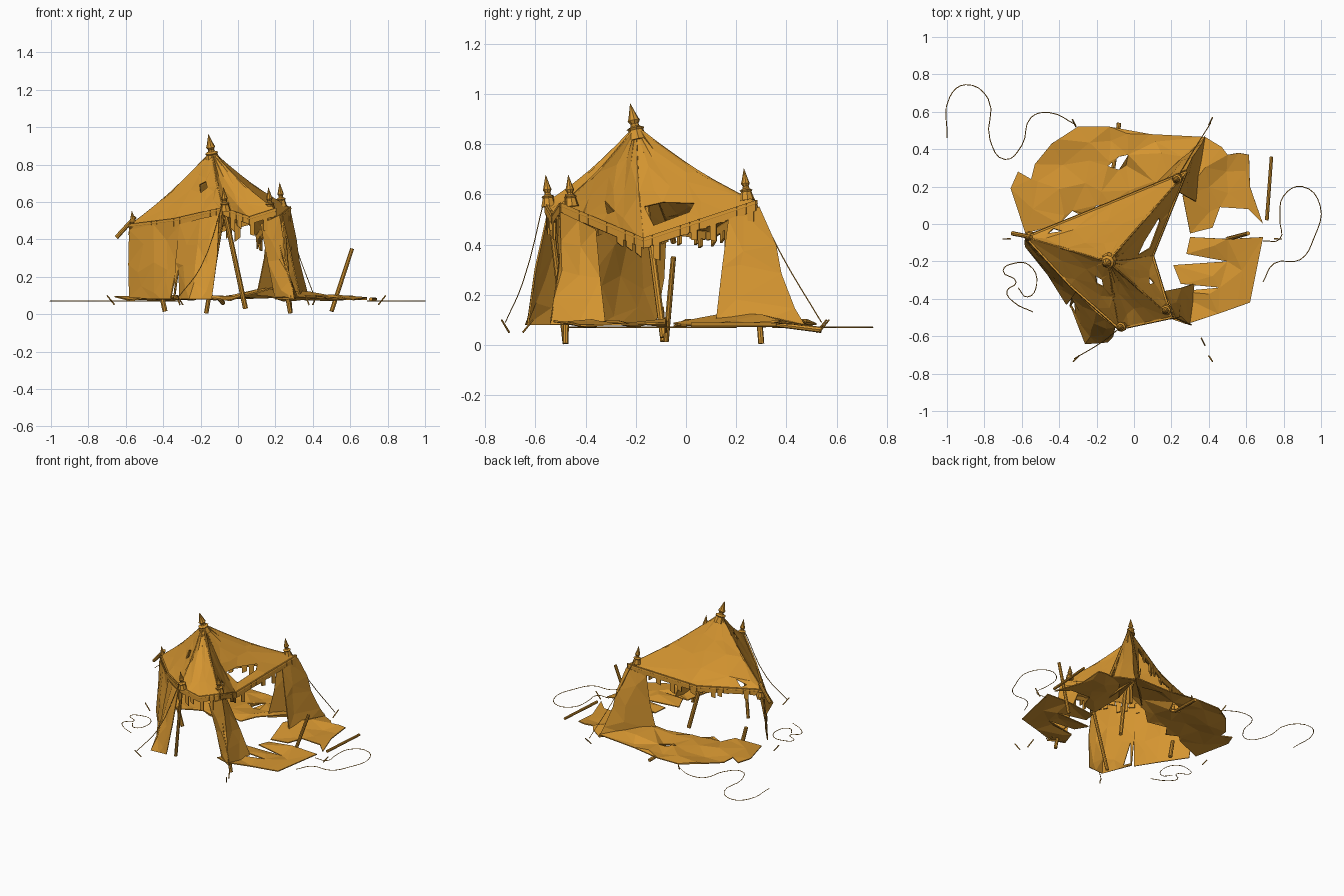
import bpy, math, random
from mathutils import Vector
from mathutils.geometry import delaunay_2d_cdt

random.seed(7)
if "Cube" in bpy.data.objects:
    bpy.data.objects.remove(bpy.data.objects["Cube"])

# Single ochre canvas colour
OCHRE = (0.66, 0.30, 0.03, 1)
canvas = bpy.data.materials.new("ochre_canvas")
canvas.use_nodes = True
canvas.diffuse_color = OCHRE
shader = canvas.node_tree.nodes["Principled BSDF"]
shader.inputs["Base Color"].default_value = OCHRE
shader.inputs["Roughness"].default_value = 0.9


def add_mesh(name, verts, faces, thickness=0):
    mesh = bpy.data.meshes.new(name)
    mesh.from_pydata([tuple(v) for v in verts], [], faces)
    mesh.materials.append(canvas)
    obj = bpy.data.objects.new(name, mesh)
    bpy.context.collection.objects.link(obj)
    if thickness:
        solid = obj.modifiers.new("thickness", 'SOLIDIFY')
        solid.thickness = thickness
        solid.offset = 0
    return obj


def inside(p, polygon):
    hit = False
    for a, b in zip(polygon, polygon[1:] + polygon[:1]):
        if (a[1] > p[1]) != (b[1] > p[1]):
            if p[0] < a[0] + (p[1] - a[1]) * (b[0] - a[0]) / (b[1] - a[1]):
                hit = not hit
    return hit


def along(points, s):
    """Point at fraction s of a polyline with evenly weighted segments."""
    points = [Vector(p) for p in points]
    f = max(0, min(s, 1)) * (len(points) - 1)
    i = min(int(f), len(points) - 2)
    return points[i].lerp(points[i + 1], f - i)


def cloth(name, outline, holes, place, step):
    """Crumpled low-poly sheet: a flat outline with holes, placed in space."""
    verts, edges = [], []
    for loop in [outline] + holes:
        start = len(verts)
        verts += [Vector(p) for p in loop]
        edges += [(start + i, start + (i + 1) % len(loop)) for i in range(len(loop))]
    lows = [min(p[k] for p in outline) for k in (0, 1)]
    highs = [max(p[k] for p in outline) for k in (0, 1)]
    keep = lambda p: inside(p, outline) and not any(inside(p, h) for h in holes)
    for i in range(1, int((highs[0] - lows[0]) / step) + 1):
        for j in range(1, int((highs[1] - lows[1]) / step) + 1):
            p = Vector((lows[0] + (i + random.uniform(-.3, .3)) * step,
                        lows[1] + (j + random.uniform(-.3, .3)) * step))
            if keep(p):
                verts.append(p)
    out = delaunay_2d_cdt(verts, edges, [], 0, 1e-5)
    flat, faces = out[0], out[2]
    faces = [f for f in faces if keep(sum((flat[i] for i in f), Vector((0, 0))) / len(f))]
    return add_mesh(name, [place(p[0], p[1]) for p in flat], faces, .007)


def square(t0):
    """Unit panel outline with points along top, bottom and sides."""
    n = 4
    top = [(i / n, t0) for i in range(n + 1)]
    bottom = [(1 - i / n, 1) for i in range(n + 1)]
    return top + [(1, (1 + t0) / 2)] + bottom + [(0, (1 + t0) / 2)]


def lathe(name, profile, base, tip, sides=8):
    base, tip = Vector(base), Vector(tip)
    turn = (tip - base).to_track_quat('Z', 'Y')
    verts = [base + turn @ Vector((r * math.cos(a), r * math.sin(a), z))
             for r, z in profile
             for a in (math.tau * k / sides for k in range(sides))]
    faces = [(j * sides + k, j * sides + (k + 1) % sides,
              (j + 1) * sides + (k + 1) % sides, (j + 1) * sides + k)
             for j in range(len(profile) - 1) for k in range(sides)]
    faces += [tuple(range(sides))[::-1],
              tuple(range((len(profile) - 1) * sides, len(profile) * sides))]
    return add_mesh(name, verts, faces)


def pole(name, a, b, r=.012):
    length = (Vector(b) - Vector(a)).length
    return lathe(name, [(r, 0), (r * .9, length)], a, b)


def rope(name, points, r=.0025, smooth=True):
    curve = bpy.data.curves.new(name, 'CURVE')
    curve.dimensions = '3D'
    curve.bevel_depth, curve.bevel_resolution, curve.resolution_u = r, 0, 4
    spline = curve.splines.new('BEZIER' if smooth else 'POLY')
    knots = spline.bezier_points if smooth else spline.points
    knots.add(len(points) - 1)
    for knot, p in zip(knots, points):
        if smooth:
            knot.co = p
            knot.handle_left_type = knot.handle_right_type = 'AUTO'
        else:
            knot.co = (*p, 1)
    curve.materials.append(canvas)
    obj = bpy.data.objects.new(name, curve)
    bpy.context.collection.objects.link(obj)


# Roof: key points of the leaning frame
APEX = Vector((-.14, -.2, .87))
LEFT, FRONT_L, FRONT_R = (-.58, -.07, .47), (-.08, -.56, .56), (.2, -.5, .555)
SAG, BACK = (.1, -.17, .415), (.28, .28, .565)


def roof_panel(name, eave, holes=()):
    def place(s, t):
        p = APEX.lerp(along(eave, s), t)
        edge = 0 < s < 1 and t < 1
        p.z -= .022 * math.sin(math.pi * t) + (random.uniform(0, .015) if edge else 0)
        return p
    cloth(name, square(.04), [list(h) for h in holes], place, .24)


def valance(name, eave, count):
    """Hem band with torn hanging flaps of uneven length."""
    verts, faces = [], []
    for i in range(count):
        a, b = along(eave, i / count), along(eave, (i + .97) / count)
        drop = random.choice((.035, .06, .07, .085, .1))
        for p, d in ((a, -.012), (b, -.012), (b, .03), (a, .03)):
            verts.append(p - Vector((0, 0, d)))
        faces.append(tuple(range(len(verts) - 4, len(verts))))
        if random.random() < .7:
            c, d = a.lerp(b, .12), a.lerp(b, .8)
            for p, h in ((c, .028), (d, .028), (d, drop), (c, drop * .85)):
                verts.append(p - Vector((0, 0, h)))
            faces.append(tuple(range(len(verts) - 4, len(verts))))
    add_mesh(name, verts, faces, .01)
    rope(name + "_hem", [along(eave, i / 8) for i in range(9)], .008, False)


eaves = {
    "front_left": ([LEFT, (-.34, -.33, .5), FRONT_L], 16,
                   [[(.6, .43), (.68, .55), (.8, .5), (.74, .4)]]),
    "front": ([FRONT_L, (.06, -.53, .51), FRONT_R], 8, []),
    "front_right": ([FRONT_R, SAG], 9, [[(.4, .74), (.5, .85), (.58, .78)]]),
    "right": ([SAG, BACK], 12, [[(.05, .64), (.12, .86), (.5, .84), (.6, .78), (.3, .66)]]),
    "back": ([BACK, (-.16, .1, .45), LEFT], 20, [[(.82, .84), (.84, .95), (.9, .9)]]),
}
for side, (eave, count, holes) in eaves.items():
    roof_panel("roof_" + side, eave, holes)
    valance("valance_" + side, eave, count)
for side, corner in zip(("left", "front_left", "front_right", "back"),
                        (LEFT, FRONT_L, FRONT_R, BACK)):
    rope("ridge_" + side, [APEX.lerp(Vector(corner), t / 6) - Vector(
        (0, 0, .022 * math.sin(math.pi * t / 6))) for t in range(7)], .006, False)


# Standing wall remnants
def wall(name, tops, bottoms, holes=()):
    def place(s, t):
        p = along(tops, s).lerp(along(bottoms, s), t)
        loose = .012 if 0 < t < 1 else 0
        return p + Vector([random.uniform(-loose, loose) for _ in range(3)])
    cloth(name, square(0), [list(h) for h in holes], place, .27)


wall("wall_left", [(-.58, -.08, .45), (-.45, -.22, .48), (-.31, -.36, .48)],
     [(-.58, -.12, .09), (-.46, -.27, .08), (-.36, -.43, .08)])
wall("wall_front_left", [(-.31, -.36, .48), (-.2, -.47, .51), (-.1, -.55, .53)],
     [(-.34, -.43, .08), (-.26, -.64, .08), (-.14, -.63, .08)],
     [[(.04, .6), (.03, .95), (.1, .95)]])
wall("wall_front_right", [(.12, -.51, .48), (.22, -.5, .53), (.16, -.36, .46)],
     [(.2, -.47, .08), (.3, -.54, .08), (.32, -.32, .08)])
wall("wall_back", [(.16, .23, .5), (.28, .29, .55), (.24, .17, .5)],
     [(.1, .2, .1), (.38, .47, .08), (.33, .12, .1)])


# Collapsed walls lying on the ground
def ground(x, y):
    heap = max(0, 1 - math.hypot(x - .2, y - .24) / .25)
    return Vector((x, y, .072 + random.uniform(0, .03) + .08 * heap))


cloth("fallen_back_wall",
      [(-.66, .19), (-.62, .28), (-.55, .24), (-.53, .32), (-.44, .43), (-.3, .52),
       (-.13, .52), (.09, .48), (.38, .465), (.2, .2), (.04, .16), (-.04, .09),
       (-.2, .1), (-.25, .03), (-.33, .07), (-.4, .0), (-.58, -.05)],
      [[(-.14, .31), (-.08, .36), (-.03, .37), (-.08, .29)]], ground, .13)
cloth("fallen_right_wall",
      [(.38, .465), (.47, .41), (.5, .37), (.56, .38), (.615, .37), (.62, .2),
       (.69, .0), (.61, .08), (.46, .09), (.42, -.02), (.3, -.05), (.26, .15)],
      [], ground, .12)
cloth("fallen_front_wall",
      [(.69, -.07), (.62, -.42), (.45, -.48), (.28, -.535), (.18, -.5), (.24, -.36),
       (.46, -.34), (.25, -.32), (.21, -.22), (.5, -.2), (.28, -.16), (.3, -.07),
       (.5, -.08)], [], ground, .13)

# Poles, whole and broken
pole("centre_pole", (.04, -.09, .03), APEX, .014)
pole("front_left_pole", (-.17, -.48, .005), (-.07, -.55, .6))
pole("front_right_pole", (.28, -.48, .005), (.17, -.47, .6))
pole("back_pole", (.28, .3, .005), (.23, .25, .62))
pole("left_pole_stump", (-.39, -.09, .015), (-.42, -.1, .15), .014)
pole("left_pole_top", (-.65, -.05, .41), (-.55, -.07, .52))
pole("right_pole_stump", (.5, -.08, .015), (.61, -.05, .35))
pole("loose_pole_right", (.71, .02, .08), (.735, .36, .08), .01)
pole("loose_pole_back", (-.08, .54, .06), (-.11, .3, .09))

# Turned finials
PROFILE = [(.042, -.04), (.03, .0), (.036, .008), (.019, .016), (.016, .026),
           (.025, .04), (.02, .05), (.001, .11)]
lathe("apex_finial", PROFILE, (-.14, -.2, .855), (-.158, -.222, .96))
small = [(r * .72, z * .85) for r, z in PROFILE]
for name, x, y, z in (("front_left", -.07, -.55, .585), ("front_right", .17, -.46, .585),
                      ("back", .23, .24, .61), ("left", -.56, -.07, .46)):
    lathe(name + "_finial", small, (x, y, z), (x - .008, y - .01, z + .1))

# Guy ropes still tied, and slack ones on the ground
rope("back_guy", [(.22, .23, .67), (.31, .38, .36), (.41, .54, .09)])
rope("front_left_guy", [(-.08, -.56, .6), (-.2, -.65, .25), (-.32, -.72, .09)])
rope("front_right_guy", [(.18, -.48, .6), (.24, -.51, .3), (.31, -.54, .09)])
slack = {
    "back": [(-1, .46), (-.985, .68), (-.9, .745), (-.78, .67), (-.77, .45), (-.69, .345),
             (-.6, .42), (-.55, .57), (-.45, .595), (-.31, .53)],
    "right": [(.69, -.31), (.75, -.21), (.89, -.19), (.96, -.08), (.995, .1), (.9, .2),
              (.8, .15), (.78, .02), (.78, -.08), (.69, -.09)],
    "left": [(-.54, -.47), (-.64, -.42), (-.68, -.36), (-.63, -.31), (-.7, -.25),
             (-.64, -.21), (-.56, -.22), (-.52, -.32), (-.57, -.39), (-.62, -.34)],
}
for side, path in slack.items():
    rope("slack_rope_" + side, [(x, y, .07) for x, y in path])

# Ground stakes
for i, (x, y, dx, dy) in enumerate([(-.68, -.08, -.02, 0), (-.32, .54, -.01, .02),
                                    (.41, .55, .01, .02), (.77, -.08, .02, 0),
                                    (-.31, -.72, -.015, -.015), (.41, -.72, .01, -.015),
                                    (.37, -.63, -.01, .02)]):
    pole(f"stake_{i}", (x - dx, y - dy, .05), (x + dx, y + dy, .1), .004)
